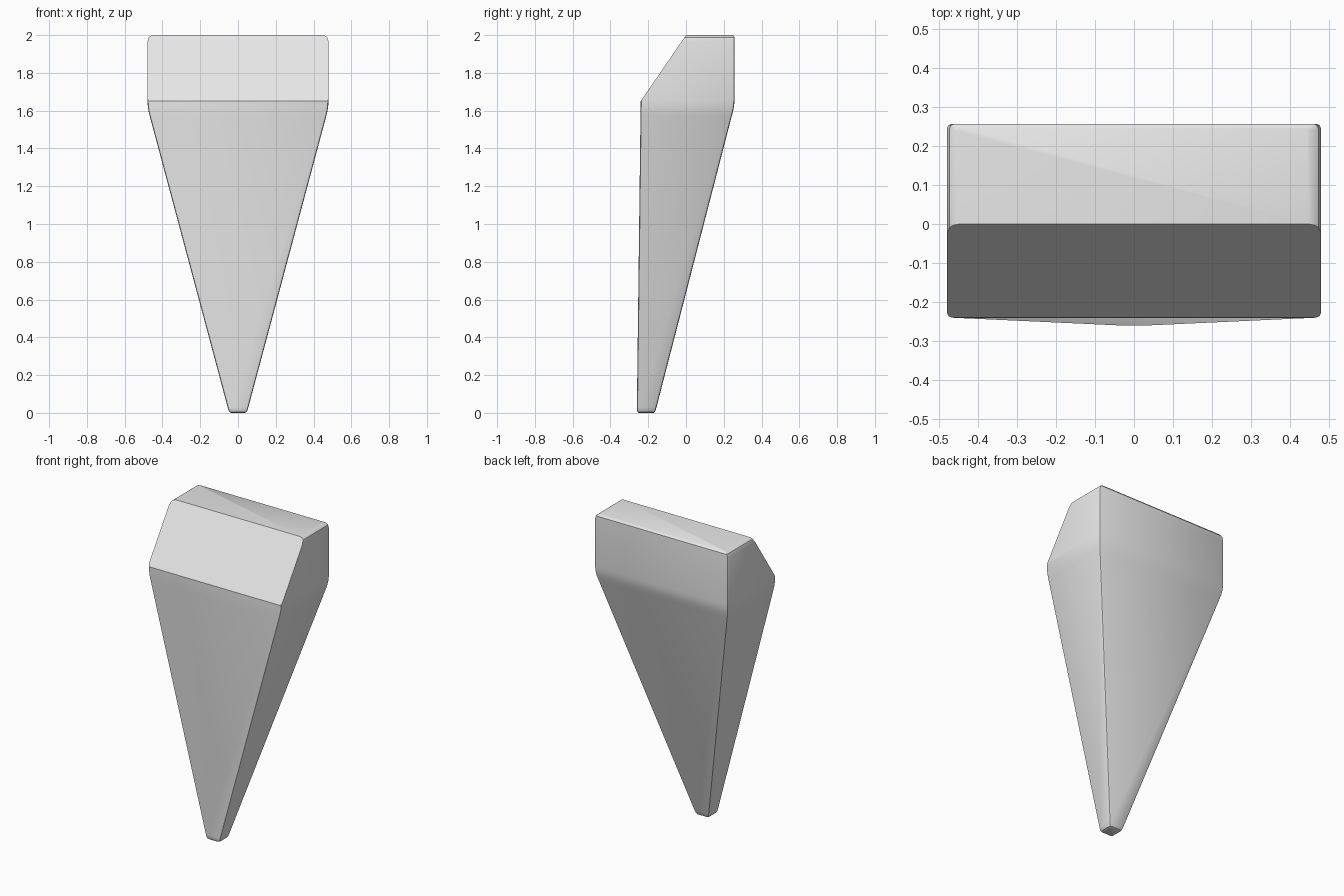
import bpy
import bmesh
from math import sin, cos, pi
from mathutils import Vector

cube = bpy.data.objects.get("Cube")
if cube:
    bpy.data.objects.remove(cube, do_unlink=True)

grey = bpy.data.materials.new("light_grey")
grey.use_nodes = True
colour = (0.8, 0.8, 0.8, 1)
grey.diffuse_color = colour
grey.node_tree.nodes["Principled BSDF"].inputs["Base Color"].default_value = colour

EDGE = 0.012      # rounding of the long edges
STEPS = 2         # segments per rounded edge


def ring(bm, z, half, front, back):
    """Rounded rectangular section at height z."""
    verts = []
    corners = [(half, back), (-half, back), (-half, front), (half, front)]
    for i, (x, y) in enumerate(corners):
        cx = x - EDGE if x > 0 else x + EDGE
        cy = y - EDGE if i < 2 else y + EDGE
        for s in range(STEPS + 1):
            a = (i + s / STEPS) * pi / 2
            verts.append(bm.verts.new((cx + EDGE * cos(a), cy + EDGE * sin(a), z)))
    return verts


# Sections from tip to top: height, half width, front, back
sections = [
    (0.0, 0.034, -0.25, -0.172),
    (0.004, 0.044, -0.256, -0.165),
    (0.013, 0.050, -0.26, -0.161),
    (0.03, 0.055, -0.26, -0.156),
    (1.57, 0.467, -0.241, 0.242),
    (1.60, 0.474, -0.241, 0.25),
    (1.63, 0.478, -0.24, 0.255),
    (1.66, 0.48, -0.24, 0.257),
    (1.965, 0.48, -0.24, 0.257),
    (1.988, 0.473, -0.24, 0.257),
    (1.996, 0.463, -0.24, 0.253),
    (2.0, 0.448, -0.24, 0.248),
]

# Tapered body lofted through the sections
bm = bmesh.new()
rings = [ring(bm, *s) for s in sections]
count = len(rings[0])
for low, high in zip(rings, rings[1:]):
    for i in range(count):
        j = (i + 1) % count
        bm.faces.new((low[i], low[j], high[j], high[i]))
bm.faces.new(rings[0][::-1])
bm.faces.new(rings[-1])

# Sloped cut across the upper front
crease, brow = Vector((0, -0.24, 1.65)), Vector((0, 0, 2))
slope = brow - crease
cut = bmesh.ops.bisect_plane(
    bm, geom=bm.verts[:] + bm.edges[:] + bm.faces[:], plane_co=crease,
    plane_no=(0, -slope.z, slope.y), clear_outer=True)
bmesh.ops.holes_fill(
    bm, edges=[e for e in cut["geom_cut"] if isinstance(e, bmesh.types.BMEdge)])
bmesh.ops.recalc_face_normals(bm, faces=bm.faces[:])

mesh = bpy.data.meshes.new("tapered_wedge")
bm.to_mesh(mesh)
bm.free()
mesh.materials.append(grey)
wedge = bpy.data.objects.new("tapered_wedge", mesh)
bpy.context.collection.objects.link(wedge)

# Soft rounded edges, crisp creases
bpy.ops.object.select_all(action="DESELECT")
wedge.select_set(True)
bpy.context.view_layer.objects.active = wedge
bpy.ops.object.shade_smooth_by_angle(angle=pi / 7)
